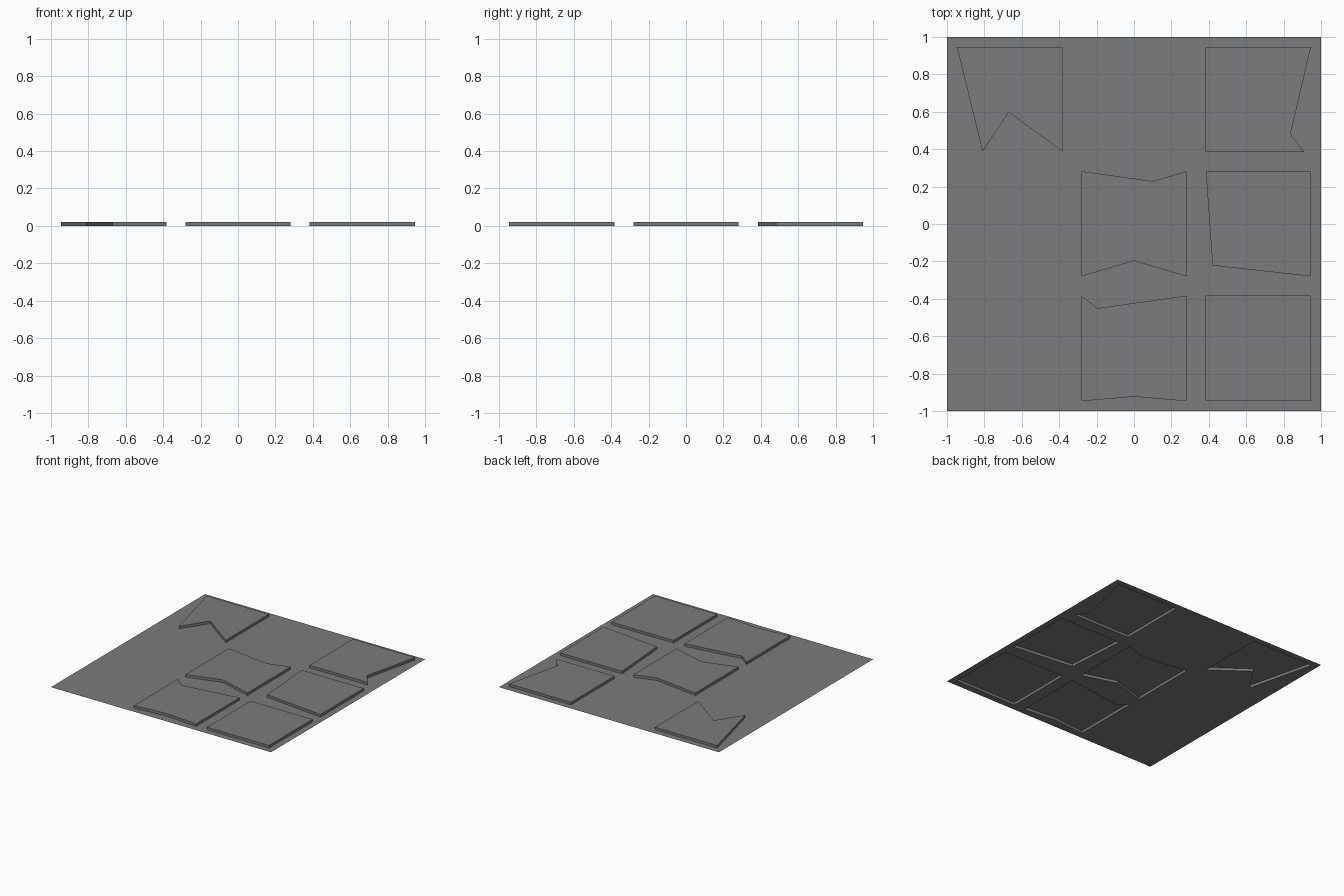
import bpy, bmesh
from mathutils import Vector

if "Cube" in bpy.data.objects:
    bpy.data.objects.remove(bpy.data.objects["Cube"])

HEIGHT = 0.021

# Tile outlines seen from above, clockwise
TILES = [
    [(-.947, .947), (-.383, .947), (-.383, .388), (-.67, .598), (-.81, .388)],
    [(.382, .947), (.946, .947), (.837, .48), (.91, .384), (.382, .384)],
    [(-.282, .282), (.1, .229), (.282, .282), (.282, -.28), (0, -.197), (-.282, -.28)],
    [(.384, .282), (.946, .282), (.946, -.28), (.42, -.222)],
    [(-.282, -.383), (-.195, -.45), (.282, -.383), (.282, -.947), (0, -.923), (-.282, -.947)],
    [(.382, -.383), (.946, -.383), (.946, -.947), (.382, -.947)],
]

grey = bpy.data.materials.new("mid grey")
grey.diffuse_color = (0.2, 0.2, 0.2, 1)
grey.use_nodes = True
grey.node_tree.nodes["Principled BSDF"].inputs["Base Color"].default_value = grey.diffuse_color

bm = bmesh.new()


def loop(points, z):
    return [bm.verts.new((x, y, z)) for x, y in points]


def ring_edges(verts):
    return [bm.edges.new((a, b)) for a, b in zip(verts, verts[1:] + verts[:1])]


# Base sheet, open beneath every tile
bases = [loop(t, 0) for t in TILES]
edges = ring_edges(loop([(-1, -1), (1, -1), (1, 1), (-1, 1)], 0))
for base in bases:
    edges += ring_edges(base)
bmesh.ops.triangle_fill(bm, use_beauty=True, edges=edges, normal=Vector((0, 0, 1)))
bm.normal_update()
for f in bm.faces:
    if f.normal.z < 0:
        f.normal_flip()

# Raised tiles: thin walls and a flat top
for outline, base in zip(TILES, bases):
    top = loop(outline, HEIGHT)
    n = len(top)
    for i in range(n):
        j = (i + 1) % n
        bm.faces.new((base[j], base[i], top[i], top[j]))
    bm.faces.new(top[::-1])

mesh = bpy.data.meshes.new("tiled_sheet")
bm.to_mesh(mesh)
bm.free()
mesh.materials.append(grey)
bpy.context.collection.objects.link(bpy.data.objects.new("tiled_sheet", mesh))
